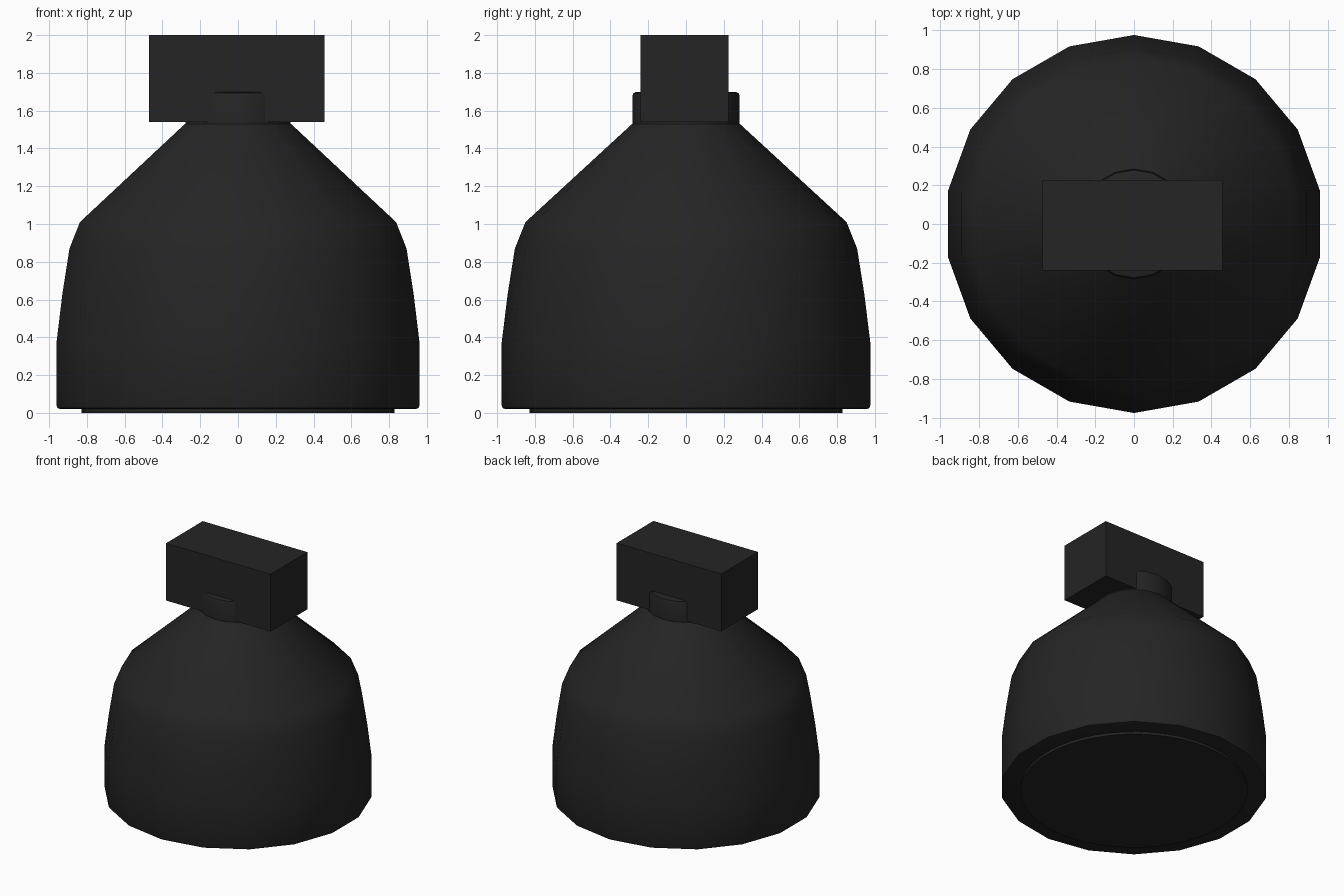
import bpy, math

cube = bpy.data.objects.get("Cube")
if cube:
    bpy.data.objects.remove(cube, do_unlink=True)

# Single matte black finish
black = bpy.data.materials.new("matte_black")
black.use_nodes = True
color = (0.018, 0.018, 0.018, 1)
black.diffuse_color = color
bsdf = black.node_tree.nodes["Principled BSDF"]
bsdf.inputs["Base Color"].default_value = color
bsdf.inputs["Roughness"].default_value = 0.7


def add_object(name, verts, faces, smooth_angle=None):
    mesh = bpy.data.meshes.new(name)
    mesh.from_pydata(verts, [], faces)
    mesh.materials.append(black)
    obj = bpy.data.objects.new(name, mesh)
    bpy.context.collection.objects.link(obj)
    if smooth_angle:
        bpy.ops.object.select_all(action='DESELECT')
        obj.select_set(True)
        bpy.context.view_layer.objects.active = obj
        bpy.ops.object.shade_smooth_by_angle(angle=math.radians(smooth_angle))
    return obj


def lathe(name, profile, sides):
    """Spin a bottom-to-top (radius, height) profile, with a corner facing -y."""
    verts, faces = [], []
    for r, z in profile:
        for i in range(sides):
            a = 2 * math.pi * i / sides - math.pi / 2
            verts.append((r * math.cos(a), r * math.sin(a), z))
    for ring in range(len(profile) - 1):
        for i in range(sides):
            j = (i + 1) % sides
            low, high = ring * sides, (ring + 1) * sides
            faces.append((low + i, low + j, high + j, high + i))
    faces.append(tuple(reversed(range(sides))))
    top = (len(profile) - 1) * sides
    faces.append(tuple(range(top, top + sides)))
    return add_object(name, verts, faces, 42)


# Faceted bell-shaped shade
lathe("shade", [(0.955, 0.02), (0.97, 0.025), (0.976, 0.04), (0.976, 0.37),
                (0.944, 0.63), (0.906, 0.87), (0.85, 1.01), (0.285, 1.53)], 18)

# Round lens set into the underside
lathe("lens", [(0.828, 0), (0.828, 0.03)], 48)

# Collar on top of the shade
lathe("collar", [(0.283, 1.52), (0.283, 1.68), (0.278, 1.693), (0.262, 1.7)], 18)

# Rectangular mounting box
bpy.ops.mesh.primitive_cube_add(size=1, location=(-0.007, -0.007, 1.77))
box = bpy.context.object
box.name = "mounting_box"
box.scale = (0.93, 0.466, 0.46)
box.data.materials.append(black)
